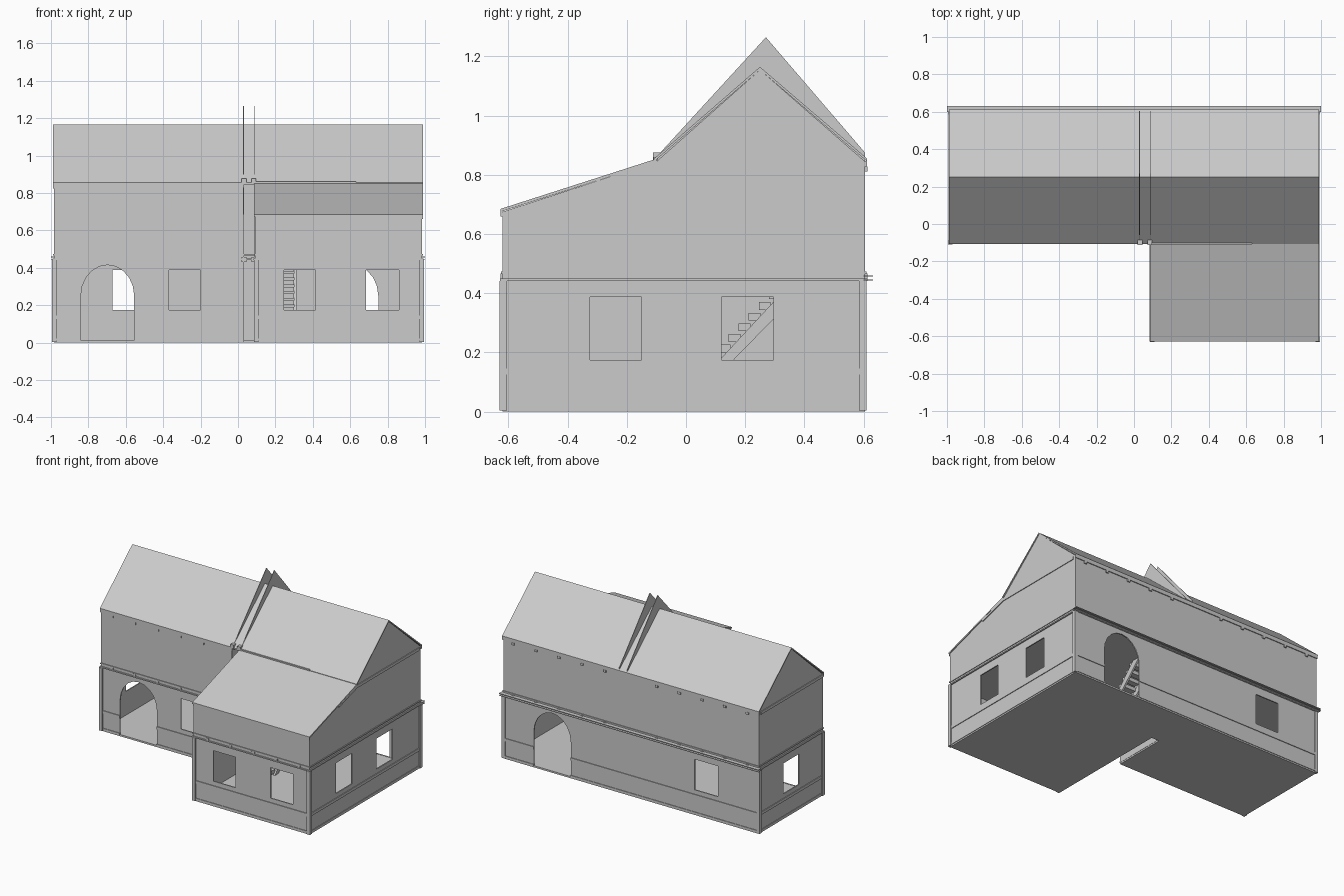
import bpy, bmesh, math
from mathutils import Vector

cube = bpy.data.objects.get("Cube")
if cube:
    bpy.data.objects.remove(cube)

GREY = (0.6, 0.6, 0.6, 1)
plaster = bpy.data.materials.new("plain_grey")
plaster.use_nodes = True
plaster.diffuse_color = GREY
plaster.node_tree.nodes["Principled BSDF"].inputs["Base Color"].default_value = GREY

# Main dimensions
XW, FRONT, BACK = 0.985, -0.10, 0.605     # main block
WX, WY = 0.09, -0.62                      # wing corner
PARTY = 0.03                              # second party wall
EAVE, LOW, RIDGE_Y, RIDGE_Z = 0.845, 0.675, 0.25, 1.155
T = 0.008                                 # wall thickness


def finish(name, bm):
    bmesh.ops.recalc_face_normals(bm, faces=bm.faces)
    mesh = bpy.data.meshes.new(name)
    bm.to_mesh(mesh)
    bm.free()
    mesh.materials.append(plaster)
    obj = bpy.data.objects.new(name, mesh)
    bpy.context.collection.objects.link(obj)
    return obj


def panel(name, axis, pos, thick, outline, holes=()):
    """Flat outline with holes, square to an axis, thickened along that axis."""
    place = {"x": lambda u, v: (pos, u, v),
             "y": lambda u, v: (u, pos, v),
             "z": lambda u, v: (u, v, pos)}[axis]
    normal = Vector([float(axis == a) for a in "xyz"])
    bm = bmesh.new()
    edges = []
    for loop in (outline, *holes):
        vs = [bm.verts.new(place(u, v)) for u, v in loop]
        edges += [bm.edges.new((vs[i - 1], vs[i])) for i in range(len(vs))]
    bmesh.ops.triangle_fill(bm, edges=edges, use_beauty=True, normal=normal)
    new = bmesh.ops.extrude_face_region(bm, geom=bm.faces[:])["geom"]
    bmesh.ops.translate(bm, vec=normal * thick,
                        verts=[g for g in new if isinstance(g, bmesh.types.BMVert)])
    return finish(name, bm)


def boxes(name, spans):
    """One object made of boxes given as (x0, x1, y0, y1, z0, z1)."""
    bm = bmesh.new()
    for x0, x1, y0, y1, z0, z1 in spans:
        made = bmesh.ops.create_cube(bm, size=1)["verts"]
        for v in made:
            v.co = (x0 if v.co.x < 0 else x1, y0 if v.co.y < 0 else y1,
                    z0 if v.co.z < 0 else z1)
    return finish(name, bm)


def rect(u0, u1, v0, v1):
    return [(u0, v0), (u1, v0), (u1, v1), (u0, v1)]


def window(u0, u1):
    return rect(u0, u1, 0.175, 0.388)


def arch(u0, u1):
    mid, half = (u0 + u1) / 2, (u1 - u0) / 2
    curve = [(mid + half * math.cos(math.pi * i / 10),
              0.25 + 0.165 * math.sin(math.pi * i / 10)) for i in range(11)]
    return [(u0, 0.012), (u1, 0.012)] + curve


def footprint(d):
    return [(-XW - d, FRONT - d), (WX - d, FRONT - d), (WX - d, WY - d),
            (XW + d, WY - d), (XW + d, BACK + d), (-XW - d, BACK + d)]


# Outer walls
gable = [(BACK, 0), (BACK, EAVE), (RIDGE_Y, RIDGE_Z), (FRONT, EAVE)]
panel("front_wall", "y", FRONT, T, rect(-XW, PARTY, 0, EAVE),
      [arch(-0.84, -0.555), window(-0.37, -0.2)])
panel("wing_front_wall", "y", WY, T, rect(WX, XW, 0, LOW),
      [window(0.245, 0.415), window(0.685, 0.86)])
panel("back_wall", "y", BACK, -T, rect(-XW, XW, 0, EAVE),
      [arch(0.465, 0.75), window(-0.67, -0.49)])
panel("right_wall", "x", XW, -T, gable + [(WY, LOW), (WY, 0)],
      [window(-0.325, -0.15), window(0.12, 0.295)])
panel("left_wall", "x", -XW, T, gable + [(FRONT, 0)], [window(0.16, 0.335)])
panel("wing_left_wall", "x", WX, T,
      [(WY, 0), (FRONT, 0), (FRONT, EAVE), (WY, LOW)])

# Pair of party walls rising through the roof as thin gables
fin = [(FRONT, 0.01), (BACK, 0.01), (BACK, 0.875), (0.27, 1.265), (-0.11, 0.85)]
for side, x in (("left", PARTY), ("right", WX)):
    panel(side + "_party_wall", "x", x - 0.002, 0.004, fin)
boxes("party_wall_corbels", [(x, x + 0.025, -0.112, -0.085, z, z + 0.028)
                             for x in (0.02, 0.072) for z in (0.43, 0.848)])

# Roofs
H = 0.01
panel("main_roof", "x", -0.99, 1.98,
      [(-0.108, EAVE), (RIDGE_Y, RIDGE_Z), (0.612, EAVE),
       (0.612, EAVE + H), (RIDGE_Y, RIDGE_Z + H), (-0.108, EAVE + H)])
panel("wing_roof", "x", 0.086, 0.904,
      [(-0.627, LOW), (-0.098, EAVE), (-0.098, EAVE + H), (-0.627, LOW + H)])
boxes("roof_joint_strip", [(WX, 0.63, -0.11, -0.095, 0.848, 0.86)])

# Floors, with a slot between the two halves
boxes("ground_floor", [(-XW, PARTY, FRONT, BACK, 0, H), (WX, XW, FRONT, BACK, 0, H),
                       (PARTY, WX, 0.28, BACK, 0, H), (WX, XW, WY, FRONT, 0, H)])
panel("upper_floor_ledge", "z", 0.442, 0.008, footprint(0.008))
panel("cornice", "z", 0.465, 0.008, footprint(0.005))
boxes("back_ledges", [(-1, 1, BACK - 0.005, 0.632, z, z + 0.004)
                      for z in (0.443, 0.456)])

# Horizontal mouldings, broken at the archways
spans = []
for z0, z1, d in ((0.01, 0.022, 0.004), (0.125, 0.145, 0.005)):
    for x0, x1 in ((-XW, -0.84), (-0.555, PARTY)):
        spans.append((x0, x1, FRONT - d, FRONT, z0, z1))
    for x0, x1 in ((-XW, 0.465), (0.75, XW)):
        spans.append((x0, x1, BACK, BACK + d, z0, z1))
    spans += [(WX, XW, WY - d, WY, z0, z1), (XW, XW + d, WY, BACK, z0, z1),
              (-XW - d, -XW, FRONT, BACK, z0, z1), (WX - d, WX, WY, FRONT, z0, z1)]
boxes("base_mouldings", spans)
boxes("eave_mouldings", [
    (-0.99, PARTY, -0.107, FRONT, 0.828, 0.847),
    (-0.99, 0.99, BACK, 0.611, 0.828, 0.847),
    (XW, 0.99, FRONT, 0.585, 0.825, 0.845),
    (-0.99, -XW, FRONT, 0.585, 0.825, 0.845),
    (WX, 0.99, WY - 0.006, WY, 0.66, 0.677)])
panel("wing_rake_moulding", "x", XW, 0.005,
      [(-0.3, 0.765), (FRONT, 0.825), (FRONT, 0.845), (-0.3, 0.778)])

# Corner posts
corners = [(0.9825, -0.6175), (0.9825, 0.5975), (-0.9825, 0.5975),
           (-0.9825, -0.0975), (0.0975, -0.6175)]
boxes("corner_posts", [(x - 0.0125, x + 0.0125, y - 0.0125, y + 0.0125, 0.004, 0.442)
                       for x, y in corners])

# Small brackets under the eaves and in the cornice
brackets = []
for i in range(5):
    left, right = -0.9 + 0.175 * i, 0.2 + 0.177 * i
    for z in (0.45, 0.812):
        brackets += [(left - 0.01, left + 0.01, FRONT - 0.006, FRONT, z, z + 0.016)]
        brackets += [(x - 0.01, x + 0.01, BACK, BACK + 0.008, z, z + 0.016)
                     for x in (left, right)]
    brackets.append((right - 0.01, right + 0.01, WY - 0.006, WY, 0.45, 0.466))
boxes("brackets", brackets)

# Staircase rising towards the back, with a sloping stringer on each side
STEPS, RISE, RUN = 12, 0.036, 0.034
boxes("stair_treads", [(0.2, 0.3, -0.06 + i * RUN, -0.02 + i * RUN,
                        i * RISE + 0.02, (i + 1) * RISE + 0.01) for i in range(STEPS)])
for side, x in (("left", 0.3), ("right", 0.188)):
    panel(side + "_stringer", "x", x, 0.012,
          [(-0.04, 0.01), (0.0, 0.01), (0.42, 0.44), (0.36, 0.44)])
